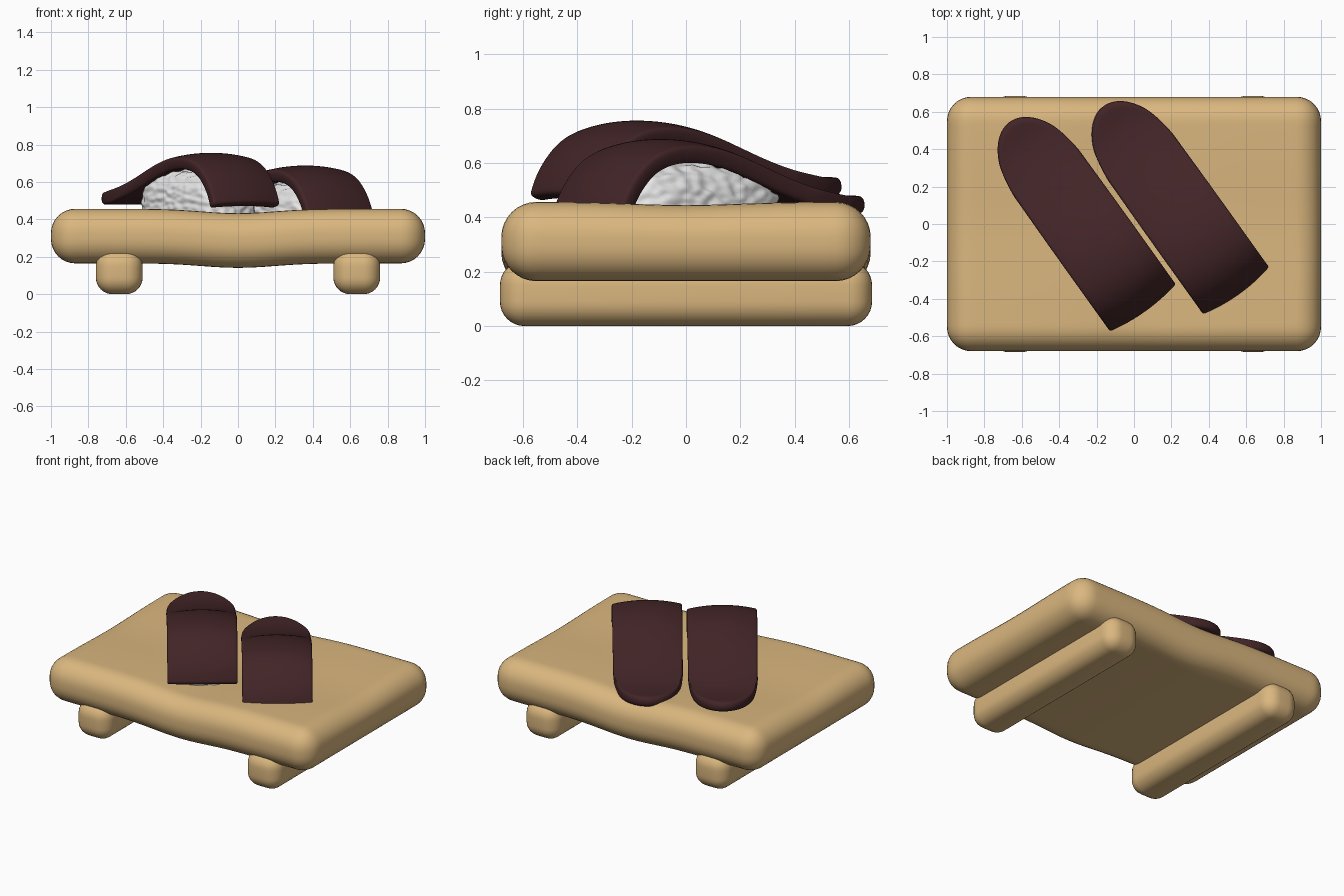
import bpy, bmesh, math
from mathutils import Vector, noise

if "Cube" in bpy.data.objects:
    bpy.data.objects.remove(bpy.data.objects["Cube"])


def material(name, rgb):
    m = bpy.data.materials.new(name)
    m.diffuse_color = (*rgb, 1)
    m.use_nodes = True
    m.node_tree.nodes["Principled BSDF"].inputs["Base Color"].default_value = m.diffuse_color
    return m


WOOD = material("pale wood", (0.70, 0.47, 0.21))
FISH = material("dark fish", (0.055, 0.018, 0.020))
RICE = material("white rice", (0.82, 0.82, 0.82))


def add_object(name, bm, mat):
    bmesh.ops.recalc_face_normals(bm, faces=bm.faces)
    me = bpy.data.meshes.new(name)
    bm.to_mesh(me)
    bm.free()
    me.materials.append(mat)
    me.polygons.foreach_set("use_smooth", [True] * len(me.polygons))
    ob = bpy.data.objects.new(name, me)
    bpy.context.collection.objects.link(ob)
    return ob


def rounded_box(lo, hi, radius, segments=8):
    lo, hi = Vector(lo), Vector(hi)
    bm = bmesh.new()
    bmesh.ops.create_cube(bm, size=1)
    for v in bm.verts:
        v.co = Vector([(lo[i] + hi[i]) / 2 + v.co[i] * (hi[i] - lo[i]) for i in range(3)])
    bmesh.ops.bevel(bm, geom=bm.edges[:], offset=radius, segments=segments,
                    profile=0.5, affect='EDGES')
    return bm


# Board: rounded slab that sags gently in the middle
bm = rounded_box((-1, -0.68, 0.165), (1, 0.68, 0.457), 0.13)
for axis, count, reach in ((Vector((1, 0, 0)), 25, 0.84), (Vector((0, 1, 0)), 15, 0.52)):
    for i in range(count):
        p = axis * (reach * (2 * i / (count - 1) - 1))
        bmesh.ops.bisect_plane(bm, geom=bm.verts[:] + bm.edges[:] + bm.faces[:],
                               plane_co=p, plane_no=axis)
for v in bm.verts:
    sag = 0.024 * math.exp(-(v.co.x / 0.27) ** 2)
    if v.co.z > 0.31:
        sag += 0.012 * math.exp(-(v.co.y / 0.28) ** 2) * min(1, (v.co.z - 0.31) / 0.14)
    v.co.z -= sag
add_object("serving_board", bm, WOOD)

# Feet: two long runners under the board
for side, x in (("left", -0.635), ("right", 0.635)):
    add_object(side + "_foot", rounded_box((x - 0.125, -0.685, 0), (x + 0.125, 0.685, 0.24), 0.09), WOOD)

# Lengthwise profile of the fish slice, tail to front (along, height)
PATH = [Vector(p) for p in (
    (-0.835, 0.518), (-0.72, 0.512), (-0.61, 0.518), (-0.50, 0.538), (-0.39, 0.57),
    (-0.28, 0.61), (-0.17, 0.652), (-0.06, 0.685), (0.05, 0.698), (0.15, 0.69),
    (0.235, 0.655), (0.295, 0.60), (0.34, 0.535), (0.367, 0.465))]
LAST = len(PATH) - 1


def path_at(t):
    i = min(int(t), LAST - 1)
    f = t - i
    a, b = PATH[i], PATH[i + 1]
    p = PATH[i - 1] if i else 2 * a - b
    q = PATH[i + 2] if i + 2 <= LAST else 2 * b - a
    return 0.5 * (2 * a + (b - p) * f + (2 * p - 5 * a + 4 * b - q) * f * f
                  + (3 * a - p - 3 * b + q) * f ** 3)


SAMPLES = [path_at(LAST * i / 200) for i in range(201)]


def build_fish(name):
    # Curved strip with a round tail, thickened and smoothed
    rows, cols = 30, 12
    bm = bmesh.new()
    grid = []
    for r in range(rows + 1):
        line = []
        for c in range(cols + 1):
            k = 2 * c / cols - 1
            w = 0.5 * k + 0.5 * math.sin(k * math.pi / 2)
            start = 3 * (1 - math.sqrt(max(0, 1 - w * w)))
            t = start + (LAST - start) * r / rows
            p = path_at(t)
            d = (path_at(min(t + 0.05, LAST)) - path_at(max(t - 0.05, 0))).normalized()
            bulge = 0.026 * (1 - w * w) * max(0, min(1, (t - 1.5) / 4))
            line.append(bm.verts.new((p.x - d.y * bulge, 0.215 * w, p.y + d.x * bulge)))
        grid.append(line)
    for r in range(rows):
        for c in range(cols):
            bm.faces.new((grid[r][c], grid[r + 1][c], grid[r + 1][c + 1], grid[r][c + 1]))
    ob = add_object(name, bm, FISH)
    thick = ob.modifiers.new("thickness", 'SOLIDIFY')
    thick.thickness, thick.offset = 0.066, 0
    sub = ob.modifiers.new("smooth", 'SUBSURF')
    sub.levels = sub.render_levels = 2
    return ob


def build_rice(name):
    # Boxy rounded loaf tucked under the fish, with a grainy surface
    bm = bmesh.new()
    bmesh.ops.create_icosphere(bm, subdivisions=6, radius=1)
    for v in bm.verts:
        n = v.co.normalized()
        s = sum(abs(a) ** 3.2 for a in n) ** (-1 / 3.2)
        p = Vector((-0.05 + 0.36 * n.x * s, 0.20 * n.y * s, 0.47 + 0.20 * n.z * s))
        roof = min(SAMPLES, key=lambda q: abs(q.x - p.x)).y - 0.02
        p.z = min(p.z, roof)
        grain = noise.noise(Vector((p.x * 24, p.y * 30, p.z * 38)))
        v.co = p + n * 0.012 * grain
    return add_object(name, bm, RICE)


# Two identical pieces lying diagonally, the second set lower
for label, spot in (("first", (-0.181, -0.129, 0)), ("second", (0.322, -0.044, -0.068))):
    for ob in (build_fish(label + "_fish_slice"), build_rice(label + "_rice_block")):
        ob.location = spot
        ob.rotation_euler.z = math.atan2(-0.81, 0.58)
